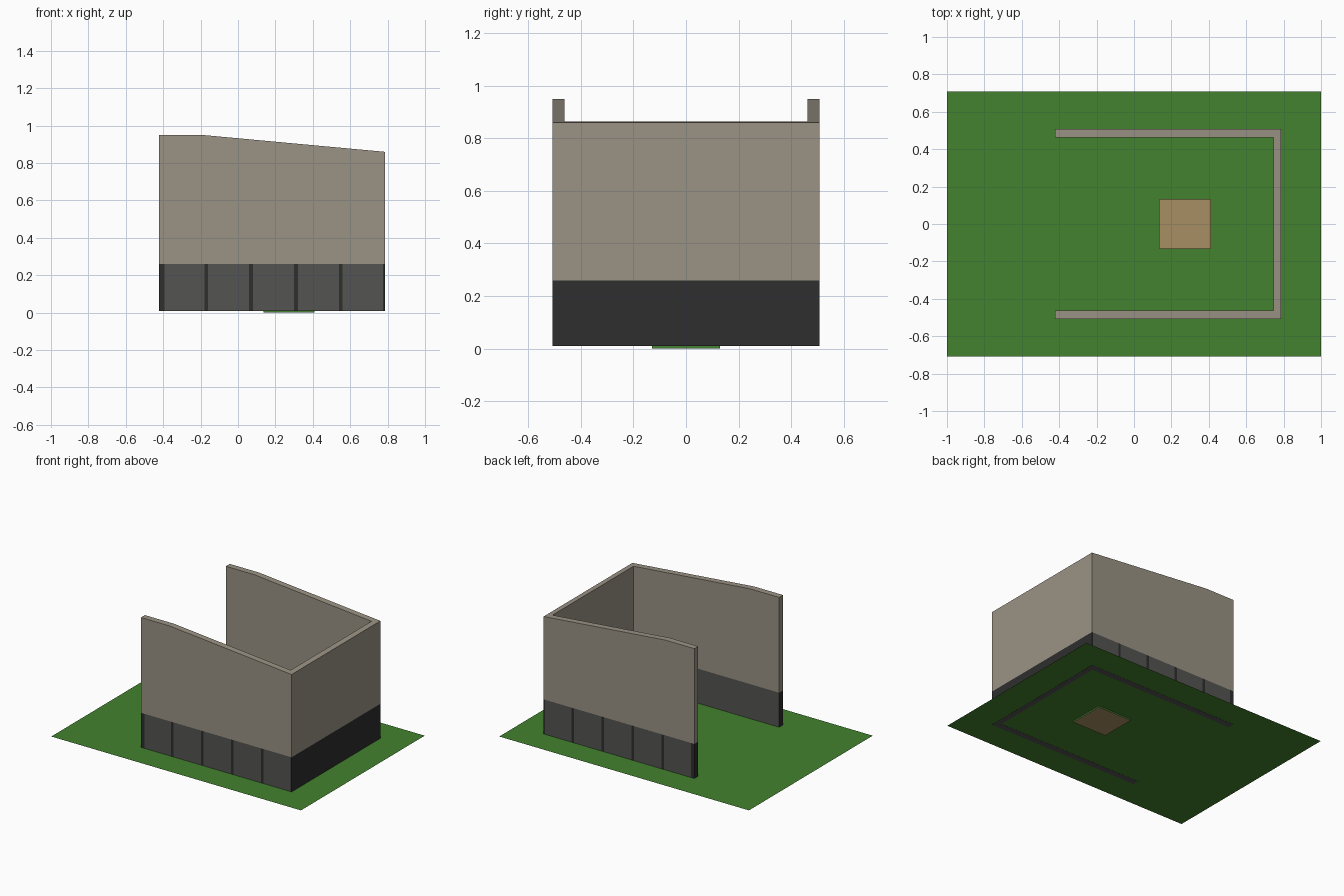
import bpy, bmesh
from mathutils import Vector

if "Cube" in bpy.data.objects:
    bpy.data.objects.remove(bpy.data.objects["Cube"])


def material(name, rgb):
    lin = [((c / 255 + 0.055) / 1.055) ** 2.4 for c in rgb]
    m = bpy.data.materials.new(name)
    m.diffuse_color = (*lin, 1)
    m.use_nodes = True
    m.node_tree.nodes["Principled BSDF"].inputs["Base Color"].default_value = m.diffuse_color
    return m


GRASS = material("grass green", (67, 130, 46))
TAN = material("bare earth tan", (168, 143, 100))
BEIGE = material("wall beige", (155, 147, 133))
GREY = material("panel grey", (84, 84, 82))
DARK = material("seam charcoal", (46, 46, 46))


def finish(name, bm, mats):
    me = bpy.data.meshes.new(name)
    bm.to_mesh(me)
    bm.free()
    for m in mats:
        me.materials.append(m)
    ob = bpy.data.objects.new(name, me)
    bpy.context.collection.objects.link(ob)
    return ob


def rect(bm, x0, x1, y0, y1, z):
    return [bm.verts.new((x, y, z)) for x, y in ((x0, y0), (x1, y0), (x1, y1), (x0, y1))]


# Ground sheet with a shallow square recess
G = 0.01
bm = bmesh.new()
rings = [rect(bm, -1, 1, -0.708, 0.708, G),
         rect(bm, 0.137, 0.41, -0.13, 0.13, G),
         rect(bm, 0.137, 0.41, -0.13, 0.13, 0)]
for a, b in zip(rings, rings[1:]):
    for i in range(4):
        j = (i + 1) % 4
        bm.faces.new((a[i], a[j], b[j], b[i]))
bm.faces.new(rings[2]).material_index = 1
finish("ground", bm, [GRASS, TAN])

# U-shaped wall: plan strips extruded upward
X0, XK, XI, X1 = -0.422, -0.19, 0.745, 0.785
YO, YI, BASE, BAND = 0.508, 0.463, 0.009, 0.26
bm = bmesh.new()
for s in (-1, 1):
    lo, hi = sorted((s * YI, s * YO))
    for a, b in ((X0, XK), (XK, XI), (XI, X1)):
        bm.faces.new(rect(bm, a, b, lo, hi, BASE))
bm.faces.new(rect(bm, XI, X1, -YI, YI, BASE))
bmesh.ops.remove_doubles(bm, verts=bm.verts[:], dist=1e-4)
ext = bmesh.ops.extrude_face_region(bm, geom=bm.faces[:], use_keep_orig=True)
for v in ext["geom"]:
    if isinstance(v, bmesh.types.BMVert):
        t = max(0, (v.co.x - XK) / (X1 - XK))
        v.co.z = 0.95 - 0.09 * t  # flat, then sloping down


def cut(co, no):
    bmesh.ops.bisect_plane(bm, geom=bm.verts[:] + bm.edges[:] + bm.faces[:],
                           dist=1e-5, plane_co=co, plane_no=no)


# Cut the dark lower band and its evenly spaced panel seams
cut(Vector((0, 0, BAND)), Vector((0, 0, 1)))
seams = [(X0, X0 + 0.028)] + [(-0.18 + 0.24 * i, -0.16 + 0.24 * i) for i in range(4)] + [(0.775, X1)]
for a, b in seams:
    for x in (a, b):
        if X0 + 1e-3 < x < X1 - 1e-3:
            cut(Vector((x, 0, 0)), Vector((1, 0, 0)))
bmesh.ops.recalc_face_normals(bm, faces=bm.faces[:])
for f in bm.faces:
    c = f.calc_center_median()
    if c.z < BAND:
        outer = abs(c.y) > YO - 1e-3
        end = abs(f.normal.x) > 0.9 and (c.x > X1 - 1e-3 or c.x < X0 + 1e-3)
        seam = outer and any(a < c.x < b for a, b in seams)
        f.material_index = 2 if end or seam else 1
finish("walls", bm, [BEIGE, GREY, DARK])
